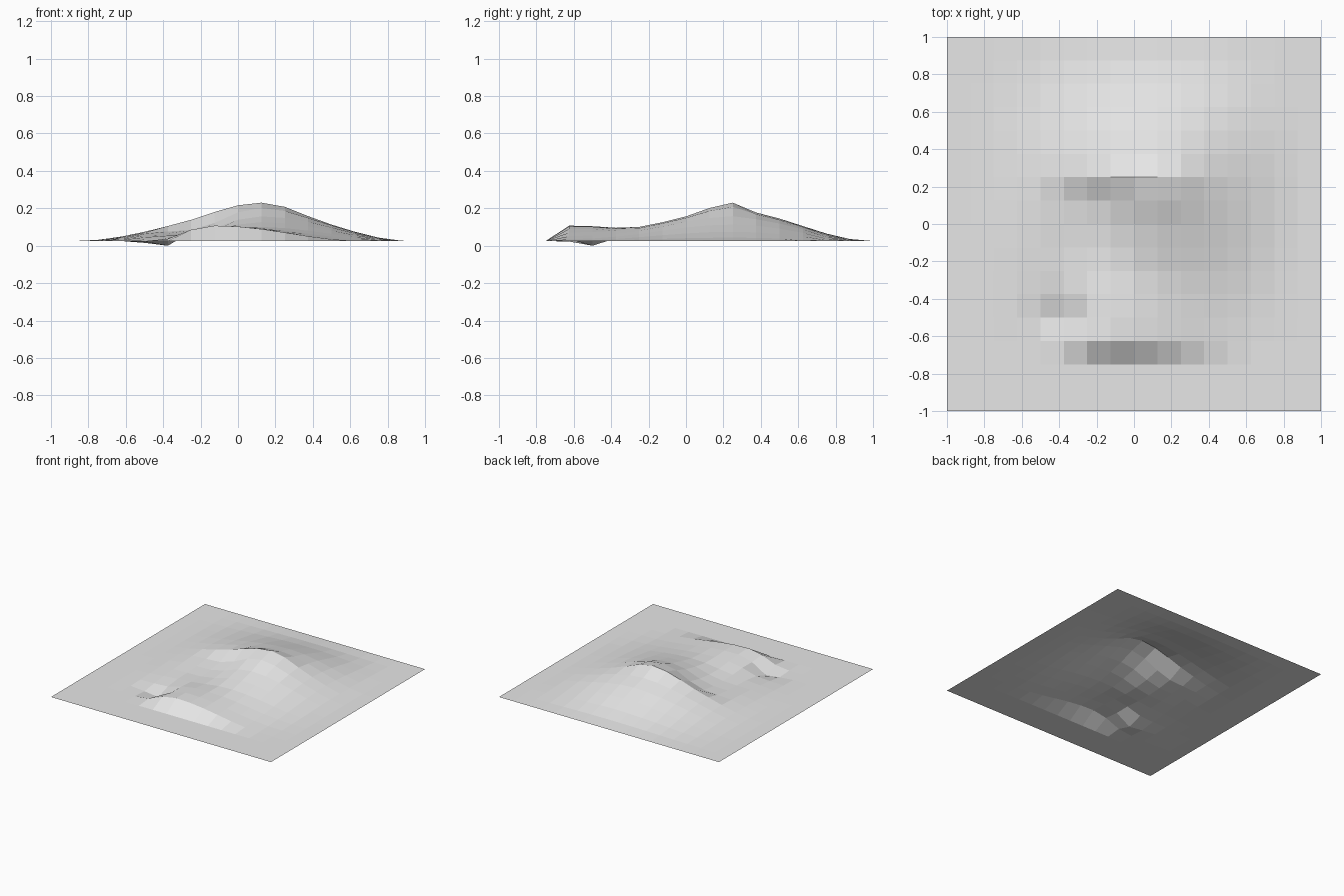
import bpy
import bmesh
import math

default_cube = bpy.data.objects.get("Cube")
if default_cube:
    bpy.data.objects.remove(default_cube, do_unlink=True)

# Sculpt strokes: centre x, centre y, height, reach to left edge, right edge, front, back
STROKES = {
    "broad_hill": (0.125, 0.25, 0.16, 1.0, 0.8, 0.9, 0.75),
    "summit_ridge": (0.125, 0.25, 0.045, 0.45, 0.35, 0.26, 0.15),
    "front_bank": (-0.125, -0.625, 0.082, 0.4, 0.8, 0.12, 0.5),
    "hollow": (-0.2, 0.1, -0.055, 0.35, 0.3, 0.55, 0.14),
    "pit": (-0.375, -0.5, -0.052, 0.19, 0.19, 0.19, 0.19),
}


def falloff(offset, low_reach, high_reach):
    """Smooth fade from one at the centre to zero at the reach."""
    u = abs(offset) / (low_reach if offset < 0 else high_reach)
    return 0.5 + 0.5 * math.cos(math.pi * min(u, 1))


def height(x, y):
    return sum(h * falloff(x - cx, left, right) * falloff(y - cy, front, back)
               for cx, cy, h, left, right, front, back in STROKES.values())


# Ground sheet, sixteen cells each way
bm = bmesh.new()
bmesh.ops.create_grid(bm, x_segments=16, y_segments=16, size=1)
for v in bm.verts:
    v.co.z = height(v.co.x, v.co.y)

# Rest the lowest point on the floor
lowest = min(v.co.z for v in bm.verts)
bmesh.ops.translate(bm, verts=bm.verts, vec=(0, 0, -lowest))

mesh = bpy.data.meshes.new("terrain")
bm.to_mesh(mesh)
bm.free()
terrain = bpy.data.objects.new("terrain", mesh)
bpy.context.collection.objects.link(terrain)

# Plain grey ground
grey = bpy.data.materials.new("light_grey")
grey.use_nodes = True
colour = (0.8, 0.8, 0.8, 1)
grey.diffuse_color = colour
grey.node_tree.nodes["Principled BSDF"].inputs["Base Color"].default_value = colour
mesh.materials.append(grey)
